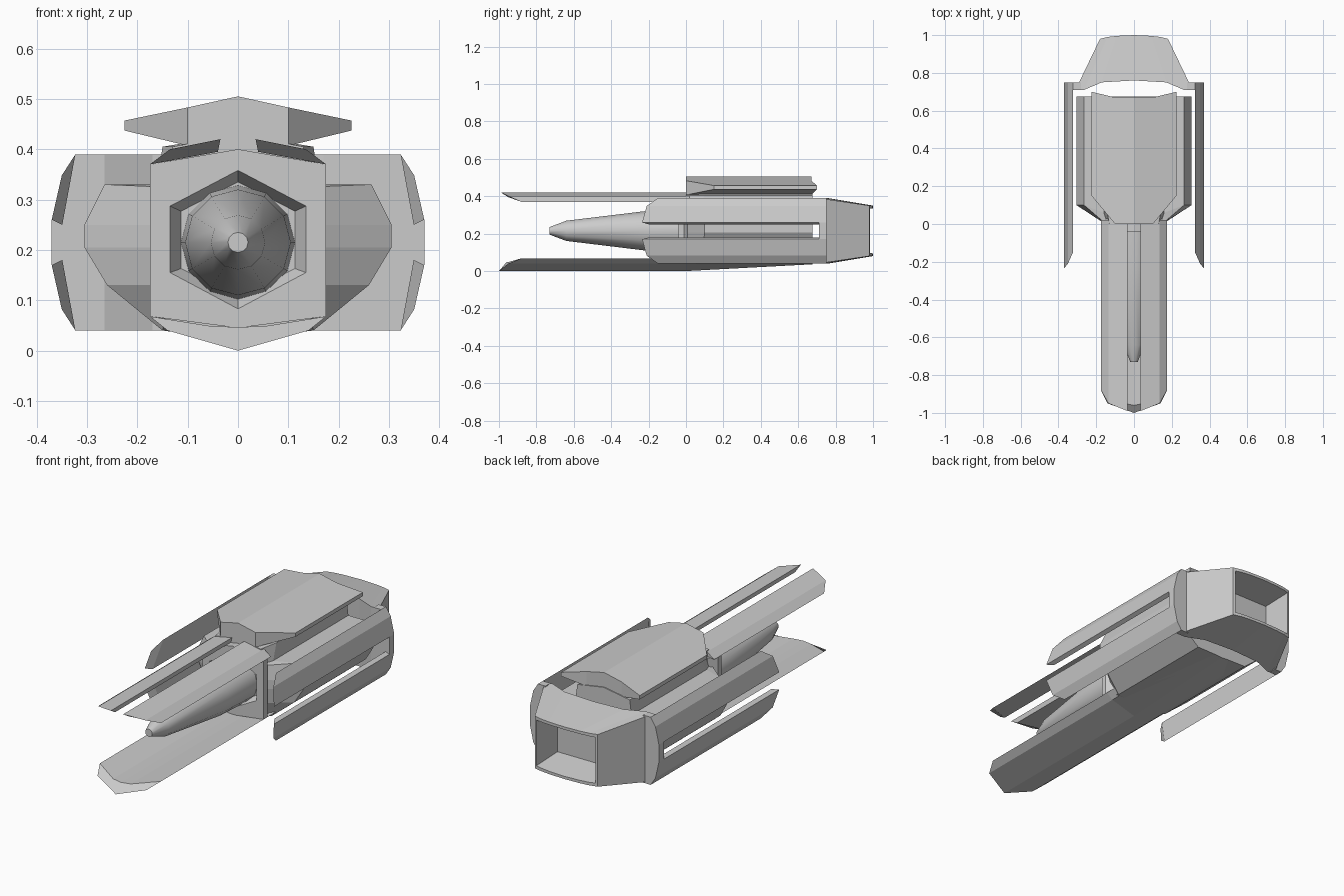
import bpy, bmesh, math
from mathutils import Vector

if "Cube" in bpy.data.objects:
    bpy.data.objects.remove(bpy.data.objects["Cube"])


def loft(name, rings, cap_start=True, cap_end=True):
    """Skin a list of equal-length closed rings of 3D points."""
    bm = bmesh.new()
    vs = [[bm.verts.new(p) for p in r] for r in rings]
    n = len(rings[0])
    for a, b in zip(vs, vs[1:]):
        for i in range(n):
            j = (i + 1) % n
            bm.faces.new((a[i], a[j], b[j], b[i]))
    if cap_start:
        bm.faces.new(vs[0])
    if cap_end:
        bm.faces.new(vs[-1])
    bmesh.ops.recalc_face_normals(bm, faces=bm.faces)
    me = bpy.data.meshes.new(name)
    bm.to_mesh(me)
    bm.free()
    ob = bpy.data.objects.new(name, me)
    bpy.context.collection.objects.link(ob)
    return ob


def sym(half):
    """Half ring (first and last point on the centre plane) -> full ring."""
    return half + [(-x, y, z) for x, y, z in reversed(half[1:-1])]


def at_y(profile, y):
    return [(x, y, z) for x, z in profile]


def flip(ring, mx, mz):
    """Mirror across x = 0 and/or the mid height z = 0.215."""
    return [(x * mx, y, z if mz > 0 else 0.43 - z) for x, y, z in ring]


# main hull: narrow neck flaring to a faceted body
neck = [(0, .43), (.13, .405), (.14, .33), (.148, .325), (.152, .25),
        (.152, .205), (.15, .13), (.145, .06), (0, .02)]
wide = [(0, .43), (.15, .405), (.16, .33), (.265, .33), (.305, .25),
        (.305, .205), (.26, .13), (.15, .04), (0, .022)]
wide_y = [.1, .1, .06, .1, .1, .1, .09, .06, .06]
loft("hull", [
    sym(at_y(neck, 0.0)),
    sym([(x, y, z) for (x, z), y in zip(wide, wide_y)]),
    sym(at_y(wide[:-1] + [(0, .038)], .675))])

# front frame with hexagonal recess
outer = [(0, .40), (.175, .37), (.175, .068), (0, .045)]
outer_back = [(0, .40), (.145, .375), (.145, .068), (0, .045)]
hexa = [(0, .358), (.135, .287), (.135, .155), (0, .083)]
hexa_in = [(0, .335), (.113, .277), (.113, .163), (0, .105)]
loft("front_frame", [sym(at_y(outer_back, .03)), sym(at_y(outer, -.01)),
                     sym(at_y(outer, -.04)), sym(at_y(hexa, -.04)),
                     sym(at_y(hexa_in, -.002))])

# tapered barrel
stations = [(-.002, .113), (-.22, .105), (-.64, .054), (-.73, .02)]
barrel = loft("barrel", [
    [(r * math.sin(k * math.pi / 6), y, .215 + r * math.cos(k * math.pi / 6))
     for k in range(12)] for y, r in stations])
bpy.context.view_layer.objects.active = barrel
barrel.select_set(True)
bpy.ops.object.shade_smooth_by_angle(angle=math.radians(40))
barrel.select_set(False)

# long V-shaped keel blade under the hull
loft("keel_blade", [
    sym([(0, -.96, .047), (.05, -.95, .048), (.175, -.88, .068), (.14, -.95, .04), (0, -1, 0)]),
    sym(at_y([(0, .047), (.05, .048), (.175, .068), (.14, .04), (0, 0)], 0)),
    sym(at_y([(0, .06), (.05, .06), (.175, .08), (.15, .045), (0, .036)], .675))])

# pair of upper blades with a slot between
for side, s in (("left", -1), ("right", 1)):
    tip = [(.175, -.88, .37), (.135, -.95, .40), (.035, -.99, .42), (.04, -.95, .395)]
    loft("upper_blade_" + side, [flip(tip, s, 1),
                                 flip([(x, .02, z) for x, y, z in tip], s, 1)])

# top wing plate, lofted across the width
wing = [(-.225, .15, .70, .437, .457), (-.1, 0, .67, .407, .483),
        (0, 0, .67, .43, .505),
        (.1, 0, .67, .407, .483), (.225, .15, .70, .437, .457)]
loft("top_wing", [[(x, a, lo), (x, a, hi), (x, b, hi), (x, b, lo)]
                  for x, a, b, lo, hi in wing])

# rear housing: concave front, tapered to the exhaust end
half = [(0, .76, 0, 1.0), (.17, .75, .09, .996), (.265, .71, .14, .99), (.31, .71, .18, .98)]
full = [(-a, b, -c, d) for a, b, c, d in reversed(half[1:])] + half
housing = loft("rear_housing", [
    [(xf, yf, .39), (xr, yr, .35), (xr, yr, .08), (xf, yf, .04)]
    for xf, yf, xr, yr in full])

# exhaust recess cut into the housing
def box_ring(x, y, lo, hi):
    return [(-x, y, lo), (x, y, lo), (x, y, hi), (-x, y, hi)]

cutter = loft("recess_cutter", [box_ring(.148, .84, .12, .31), box_ring(.185, 1.1, .078, .352)])
cutter.hide_render = True
mod = housing.modifiers.new("recess", 'BOOLEAN')
mod.object = cutter
mod.solver = 'EXACT'
bpy.context.view_layer.objects.active = housing
bpy.ops.object.modifier_apply(modifier=mod.name)
bpy.data.objects.remove(cutter, do_unlink=True)

# side flanges and the split side plates they carry
flange = [(.28, .39), (.323, .39), (.35, .348), (.37, .26),
          (.37, .17), (.35, .082), (.323, .04), (.28, .04)]
plate = [(.323, -.15, .39), (.35, -.21, .348), (.37, -.235, .26), (.349, -.2, .25)]
for side, s in (("left", -1), ("right", 1)):
    loft("flange_" + side, [flip(at_y(flange, y), s, 1) for y in (.71, .75)])
    for level, v in (("upper", 1), ("lower", -1)):
        loft(f"side_plate_{level}_{side}", [
            flip(plate, s, v),
            flip([(x, .745, z) for x, y, z in plate], s, v)])
